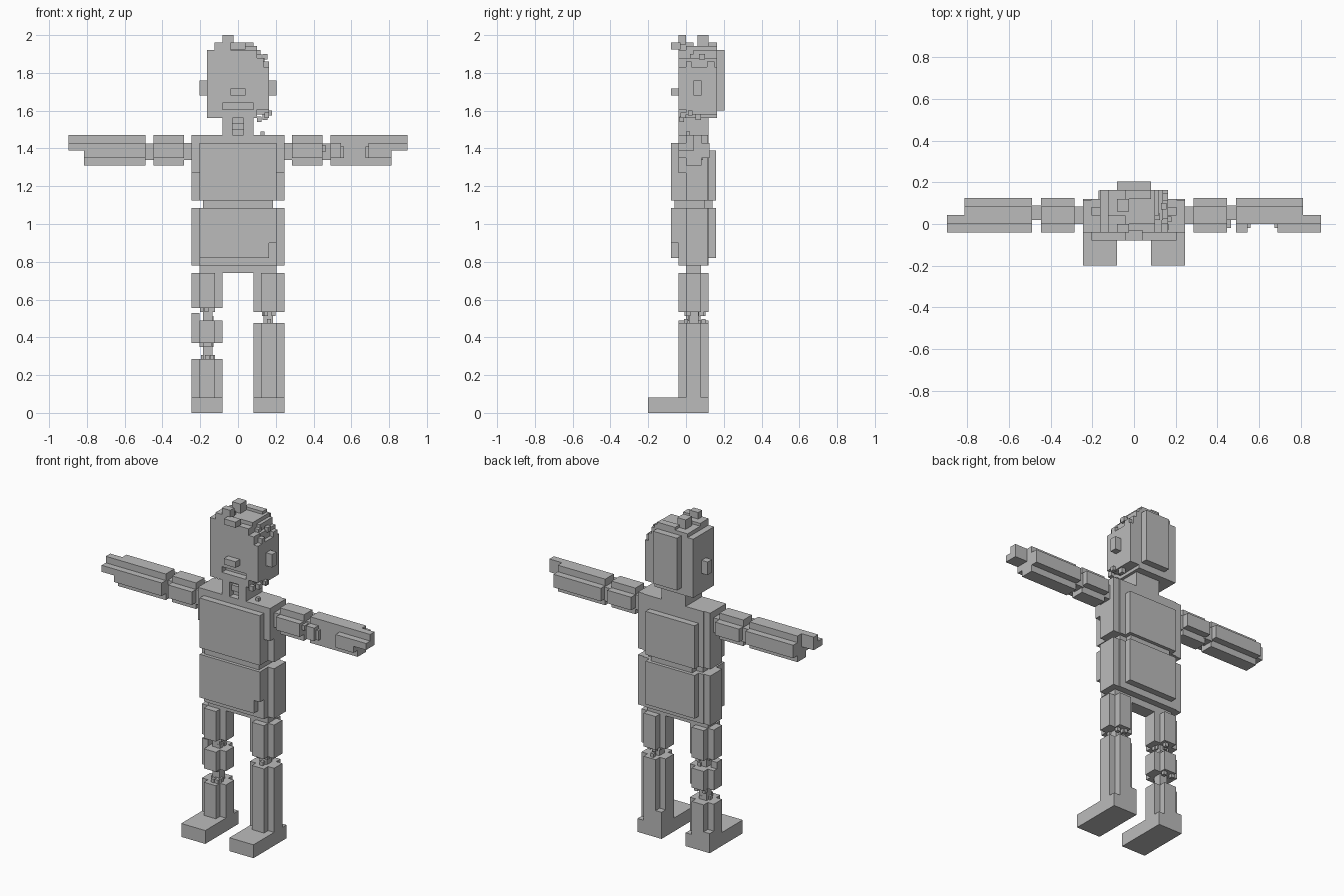
import bpy, bmesh, random
from mathutils import Matrix, Vector

random.seed(4)
grey = bpy.data.materials.new("stone grey")
grey.diffuse_color = (0.5, 0.5, 0.5, 1)


def part(name, boxes, flip=False):
    """One object made of blocks given as (x0, x1, y0, y1, z0, z1)."""
    bm = bmesh.new()
    for x0, x1, y0, y1, z0, z1 in boxes:
        if flip:
            x0, x1 = -x1, -x0
        c = Vector((x0 + x1, y0 + y1, z0 + z1)) / 2
        m = Matrix.Translation(c) @ Matrix.Diagonal((x1 - x0, y1 - y0, z1 - z0, 1))
        bmesh.ops.create_cube(bm, size=1, matrix=m)
    me = bpy.data.meshes.new(name)
    bm.to_mesh(me)
    bm.free()
    me.materials.append(grey)
    ob = bpy.data.objects.new(name, me)
    bpy.context.collection.objects.link(ob)
    return ob


def leg_bar(z0, z1):
    """Upright bar with a plus-shaped section."""
    return [(.122, .204, -.04, .12, z0, z1), (.082, .245, 0, .08, z0, z1)]


def arm_bar(x0, x1):
    """Level bar with a plus-shaped section."""
    return [(x0, x1, -.04, .125, 1.35, 1.43), (x0, x1, 0, .083, 1.31, 1.47)]


def rubble(z0, z1, n=9):
    """Broken joint: a thin core with small cubes around it."""
    out = [(.135, .185, .015, .065, z0 - .01, z1 + .01)]
    for _ in range(n):
        x, y = random.uniform(.12, .19), random.uniform(-.02, .09)
        z = random.choice((z0, z1 - .022))
        out.append((x, x + .022, y, y + .022, z, z + .022))
    return out


# Legs: one whole shin, one broken in two places
foot = [(.082, .245, -.2, .12, 0, .082)]
heel = [(.082, .204, 0, .12, .08, .163)]
part("left_thigh", leg_bar(.535, .74))
part("left_knee", rubble(.475, .535))
part("left_shin", leg_bar(.08, .475) + heel)
part("left_foot", foot)
part("right_thigh", leg_bar(.555, .74), True)
part("right_knee", rubble(.49, .555) + [(.205, .245, 0, .05, .49, .53)], True)
part("right_upper_shin", leg_bar(.37, .49), True)
part("right_shin_break", rubble(.285, .37, 12), True)
part("right_lower_shin", leg_bar(.08, .285) + [(.122, .245, 0, .12, .08, .12)], True)
part("right_foot", foot, True)

# Torso: hips, waist and chest with front and back plates
part("hips", [
    (-.204, .204, 0, .08, .74, .79),
    (-.204, .204, -.04, .12, .78, 1.085),
    (-.245, .245, 0, .115, .78, 1.085)])
part("belly_plate", [
    (-.204, .163, -.08, -.03, .82, 1.085),
    (.163, .204, -.08, -.03, .9, 1.085)])
part("lower_back_plate", [(-.17, .163, .11, .16, .82, 1.085)])
part("waist", [(-.185, .185, -.06, .1, 1.08, 1.13),
               (-.14, .14, .1, .14, 1.08, 1.13)])
part("chest", [
    (-.204, .204, -.04, .12, 1.125, 1.47),
    (-.245, .245, 0, .115, 1.125, 1.28),
    (-.245, .245, -.04, .115, 1.27, 1.47)])
part("chest_plate", [(-.204, .204, -.08, -.03, 1.125, 1.43)])
part("upper_back_plate", [(-.17, .163, .11, .16, 1.125, 1.39)])
part("shoulder_chip", [(.12, .14, 0, .02, 1.46, 1.49)])

# Arms
for side, flip in (("left", False), ("right", True)):
    part(side + "_shoulder", [(.24, .29, 0, .083, 1.34, 1.43)], flip)
    part(side + "_upper_arm", arm_bar(.285, .447), flip)
    part(side + "_elbow", [(.44, .495, .02, .09, 1.34, 1.425)], flip)
    part(side + "_hand", [(.81, .897, -.04, .043, 1.39, 1.43),
                          (.81, .897, 0, .043, 1.42, 1.47)], flip)
part("right_forearm", arm_bar(.49, .815), True)
part("left_elbow_chip", [(.445, .465, -.02, .02, 1.385, 1.415)])
part("left_forearm", [  # front ridge is broken away in the middle
    (.49, .812, 0, .125, 1.35, 1.43),
    (.49, .812, 0, .083, 1.31, 1.47),
    (.49, .545, -.04, .01, 1.35, 1.43),
    (.69, .812, -.04, .01, 1.35, 1.43),
    (.545, .56, -.02, .01, 1.35, 1.41),
    (.675, .69, -.02, .01, 1.35, 1.41)])

# Neck with an open throat
part("neck", [
    (-.082, .082, 0, .12, 1.46, 1.57),
    (-.082, -.03, -.04, .01, 1.47, 1.56),
    (.03, .082, -.04, .01, 1.47, 1.56),
    (-.03, .03, -.02, .01, 1.5, 1.535)])

# Head: mouth slot in the front layer, stepped damage on upper left
part("head", [
    (-.163, .1, 0, .163, 1.56, 1.92),
    (.09, .163, 0, .163, 1.58, 1.83),
    (.09, .14, .02, .163, 1.82, 1.88),
    (.09, .12, .04, .163, 1.87, 1.92),
    (-.082, .082, .12, .204, 1.6, 1.92)])
part("face", [
    (-.163, .1, -.04, .01, 1.64, 1.92),
    (.1, .163, -.04, .01, 1.64, 1.83),
    (.1, .135, -.04, .03, 1.83, 1.88),
    (-.163, -.082, -.04, .01, 1.56, 1.64),
    (-.082, .1, -.04, .01, 1.56, 1.605),
    (.082, .163, -.04, .01, 1.605, 1.64)])
part("nose", [(-.04, .04, -.08, -.03, 1.68, 1.717)])
for side, flip in (("left", False), ("right", True)):
    part(side + "_ear", [(.15, .204, .04, .082, 1.68, 1.76)], flip)
part("jaw_chips", [
    (.1, .125, -.035, -.01, 1.54, 1.57), (.14, .165, -.03, 0, 1.56, 1.59),
    (.155, .18, .01, .035, 1.575, 1.6), (.13, .155, .05, .08, 1.55, 1.58)])
part("brow_chips", [
    (.135, .163, .0, .03, 1.83, 1.86), (.13, .155, .07, .1, 1.87, 1.9),
    (.14, .163, .11, .15, 1.82, 1.86), (.1, .125, .02, .05, 1.88, 1.9)])

# Hair blocks
part("hair", [
    (-.125, .1, 0, .163, 1.91, 1.943),
    (-.125, -.04, -.04, .04, 1.91, 1.96),
    (-.04, .04, -.08, -.03, 1.925, 1.96),
    (-.082, -.025, -.04, 0, 1.95, 2.0),
    (-.082, -.025, .06, .12, 1.93, 2.0),
    (-.04, .082, .12, .163, 1.93, 1.96)])
